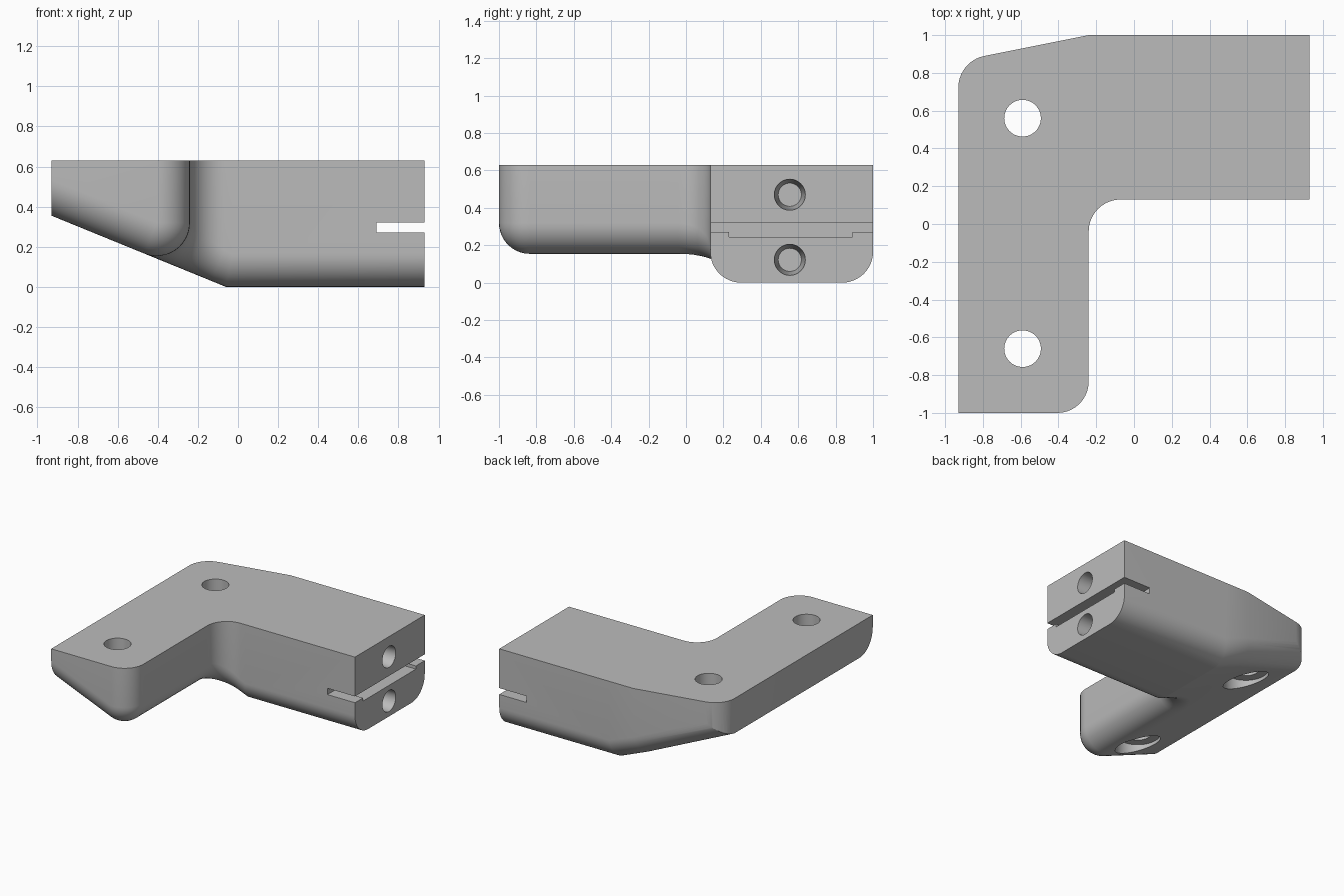
import bpy, bmesh
from math import sin, cos, pi, sqrt, hypot, radians
from mathutils import Vector

cube = bpy.data.objects.get("Cube")
if cube:
    bpy.data.objects.remove(cube, do_unlink=True)

TOP, END, R = 0.63, 0.93, 0.165      # height, half length, fillet radius
CREASE, M = -0.06, 0.408             # start and steepness of the sloped underside
S = sqrt(1 + M * M)
SLOPE_DOWN = Vector((-M, 0, -1)) / S
FLAT_DOWN = Vector((0, 0, -1))
KINK = CREASE + R * (S - 1) / M      # where both fillet centre lines meet
ARC, STEPS = 12, 10

grey = bpy.data.materials.new("grey plastic")
grey.use_nodes = True
colour = (0.5, 0.5, 0.5, 1)
grey.diffuse_color = colour
grey.node_tree.nodes["Principled BSDF"].inputs["Base Color"].default_value = colour


def make_object(name, bm):
    bmesh.ops.recalc_face_normals(bm, faces=bm.faces)
    mesh = bpy.data.meshes.new(name)
    bm.to_mesh(mesh)
    bm.free()
    mesh.materials.append(grey)
    obj = bpy.data.objects.new(name, mesh)
    bpy.context.collection.objects.link(obj)
    return obj


def prism(name, outline, z0, z1):
    bm = bmesh.new()
    face = bm.faces.new([bm.verts.new((x, y, z0)) for x, y in outline])
    grown = bmesh.ops.extrude_face_region(bm, geom=[face])["geom"]
    bmesh.ops.translate(bm, vec=(0, 0, z1 - z0),
                        verts=[v for v in grown if isinstance(v, bmesh.types.BMVert)])
    return make_object(name, bm)


def box(name, x0, x1, y0, y1, z0, z1):
    return prism(name, [(x0, y0), (x1, y0), (x1, y1), (x0, y1)], z0, z1)


def rod(name, r1, r2, depth, location, tilt=0):
    bm = bmesh.new()
    bmesh.ops.create_cone(bm, cap_ends=True, segments=48, radius1=r1, radius2=r2, depth=depth)
    obj = make_object(name, bm)
    obj.location = location
    obj.rotation_euler.y = tilt
    return obj


def fillet_column(x, y, n):
    """Wall top, then the rolling-ball arc from the wall to the underside."""
    n = Vector((n[0], n[1], 0))
    if abs(x - KINK) < 1e-6:
        down = (SLOPE_DOWN + FLAT_DOWN).normalized()
        down /= down.dot(FLAT_DOWN)
    else:
        down = SLOPE_DOWN if x < KINK else FLAT_DOWN
    centre = Vector((x, y, max(R, M * (CREASE - x) + R * S)))
    angle = n.angle(down)
    wall = centre + n * R
    column = [Vector((wall.x, wall.y, TOP))]
    for i in range(ARC + 1):
        t = i / ARC
        column.append(centre + R * (n * sin((1 - t) * angle) + down * sin(t * angle)) / sin(angle))
    return column


# Front edge path: straight arm, concave inner corner, rounded outer corner
front = [(1.1, 0.13 + R, (0, -1)), (KINK, 0.13 + R, (0, -1))]
for i in range(STEPS + 1):
    a = pi / 2 * (1 + i / STEPS)
    front.append((-0.07 + (0.17 + R) * cos(a), -0.04 + (0.17 + R) * sin(a), (-cos(a), -sin(a))))
for i in range(STEPS + 1):
    a = -pi / 2 * i / STEPS
    front.append((-0.24 - R, -1 + R, (cos(a), sin(a))))
front.append((-1.1, -1 + R, (0, -1)))

# Back edge path: straight arm, then a slight taper towards the left
length = hypot(1, 0.2)
taper = (-0.2 / length, 1 / length)
miter = (taper[0] / (1 + taper[1]), 1)
turn = (-0.24 - R * miter[0], 1 - R)
back = [(1.1, 1 - R, (0, 1)), (KINK, 1 - R, (0, 1)), (*turn, miter),
        (-1.1, turn[1] - 0.2 * (1.1 + turn[0]), taper)]

# Body: walls, rolling fillets, top and two underside planes
bm = bmesh.new()
sides = [[[bm.verts.new(p) for p in fillet_column(*c)] for c in path] for path in (front, back)]
for cols in sides:
    for a, b in zip(cols, cols[1:]):
        for k in range(ARC + 1):
            bm.faces.new((a[k], b[k], b[k + 1], a[k + 1]))
fr, bk = sides
bm.faces.new([c[0] for c in fr] + [c[0] for c in reversed(bk)])
bm.faces.new([c[-1] for c in fr[:2]] + [c[-1] for c in reversed(bk[:2])])
bm.faces.new([c[-1] for c in fr[1:]] + [c[-1] for c in reversed(bk[1:])])
for end in (0, -1):
    bm.faces.new(fr[end] + bk[end][::-1])
bmesh.ops.remove_doubles(bm, verts=bm.verts, dist=1e-5)
body = make_object("corner_bracket", bm)


def carve(cutter, operation="DIFFERENCE"):
    cutter.hide_render = True
    mod = body.modifiers.new("cut", "BOOLEAN")
    mod.operation, mod.solver, mod.object = operation, "EXACT", cutter
    bpy.context.view_layer.objects.active = body
    bpy.ops.object.modifier_apply(modifier=mod.name)
    bpy.data.objects.remove(cutter, do_unlink=True)


# Trim the ends and round the back left corner
radius = 0.17
cx = -END + radius
cy = 1 - 0.2 * (-0.24 - cx) - radius * length
start = radians(101.3)
corner = [(cx + radius * cos(a), cy + radius * sin(a))
          for a in (start + (pi - start) * i / STEPS for i in range(STEPS + 1))]
tangent_x, tangent_y = corner[0]
beyond = (-0.24, tangent_y + 0.2 * (-0.24 - tangent_x) + 0.1)
trim = [(END, -1.2), (END, 1.2), beyond] + corner + [(-END, -1.2)]
carve(prism("trim", trim, -0.2, 0.9), "INTERSECT")

# Vertical screw holes with counterbores underneath
for y in (0.56, -0.66):
    carve(rod("bore", 0.097, 0.097, 2, (-0.59, y, 0.3)))
    carve(rod("counterbore", 0.165, 0.165, 0.51, (-0.59, y, 0.055)))

# Slot at the arm end, with a shallow recess in its lower jaw
carve(box("slot", 0.69, 1.1, 0, 1.2, 0.27, 0.32))
carve(box("recess", 0.69, 1.1, 0.23, 0.89, 0.245, 0.3))

# Tapered blind holes in the arm end
for z in (0.47, 0.122):
    carve(rod("blind_hole", 0.062, 0.083, 0.26, (END - 0.129, 0.555, z), pi / 2))

bpy.ops.object.select_all(action="DESELECT")
body.select_set(True)
bpy.context.view_layer.objects.active = body
bpy.ops.object.shade_smooth_by_angle(angle=radians(20))
